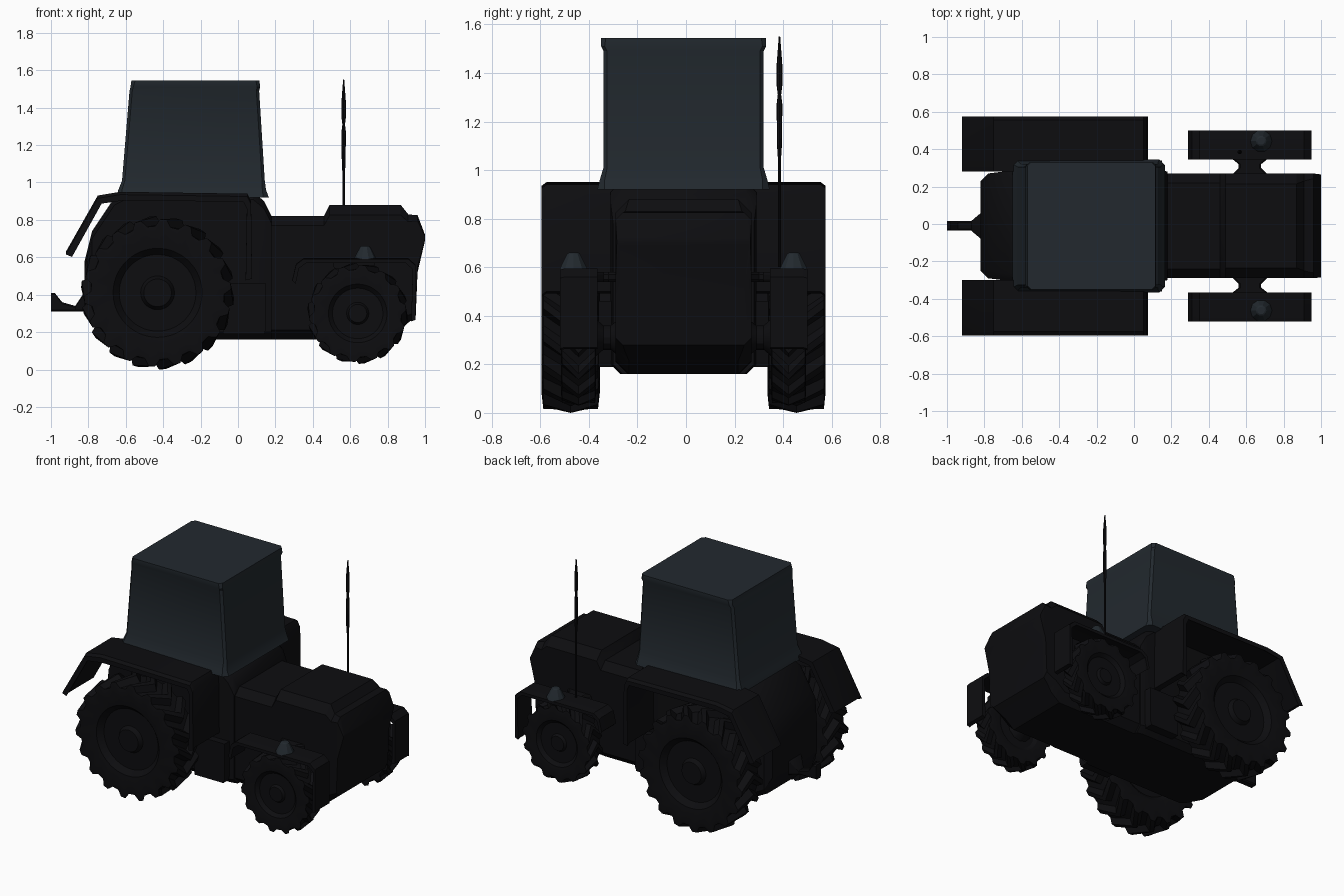
import bpy, bmesh, math

if "Cube" in bpy.data.objects:
    bpy.data.objects.remove(bpy.data.objects["Cube"])

CY = -0.01  # centre line of the vehicle

dark = bpy.data.materials.new("dark_paint")
dark.diffuse_color = (0.004, 0.004, 0.005, 1)
dark.use_nodes = True
dark.node_tree.nodes["Principled BSDF"].inputs["Base Color"].default_value = dark.diffuse_color
glossy = bpy.data.materials.new("blue_grey_paint")
glossy.diffuse_color = (0.016, 0.022, 0.028, 1)
glossy.use_nodes = True
glossy.node_tree.nodes["Principled BSDF"].inputs["Base Color"].default_value = glossy.diffuse_color


def finish(name, bm, mat=dark, smooth=30):
    bmesh.ops.recalc_face_normals(bm, faces=bm.faces)
    me = bpy.data.meshes.new(name)
    bm.to_mesh(me)
    bm.free()
    ob = bpy.data.objects.new(name, me)
    bpy.context.collection.objects.link(ob)
    me.materials.append(mat)
    bpy.ops.object.select_all(action='DESELECT')
    bpy.context.view_layer.objects.active = ob
    ob.select_set(True)
    bpy.ops.object.shade_smooth_by_angle(angle=math.radians(smooth))
    return ob


def loft(name, rings, mat=dark, smooth=30):
    """Skin equal-length rings and cap both ends."""
    bm = bmesh.new()
    vs = [[bm.verts.new(p) for p in r] for r in rings]
    n = len(vs[0])
    for a, b in zip(vs, vs[1:]):
        for i in range(n):
            j = (i + 1) % n
            bm.faces.new((a[i], a[j], b[j], b[i]))
    bm.faces.new(vs[0])
    bm.faces.new(vs[-1])
    return finish(name, bm, mat, smooth)


def octo(u, v, cu, cv):
    """Chamfered rectangle between u=(u0,u1), v=(v0,v1)."""
    (a, b), (c, d) = u, v
    return [(a + cu, c), (b - cu, c), (b, c + cv), (b, d - cv),
            (b - cu, d), (a + cu, d), (a, d - cv), (a, c + cv)]


def loft_x(name, sections):
    rings = []
    for x, hw, z0, z1, ch in sections:
        rings.append([(x, y, z) for y, z in octo((CY - hw, CY + hw), (z0, z1), ch, ch)])
    return loft(name, rings)


def loft_z(name, sections, mat=dark):
    rings = []
    for z, x0, x1, hw, ch in sections:
        rings.append([(x, y, z) for x, y in octo((x0, x1), (CY - hw, CY + hw), ch, ch)])
    return loft(name, rings, mat)


def extrude_y(name, profile, y0, y1):
    return loft(name, [[(x, y, z) for x, z in profile] for y in (y0, y1)])


def band(pts, t):
    """Closed profile: a path thickened inwards (below / behind)."""
    cx = sum(p[0] for p in pts) / len(pts)
    cz = min(p[1] for p in pts) - 0.1
    inner = []
    for x, z in pts:
        d = math.hypot(cx - x, cz - z)
        inner.append((x + (cx - x) / d * t, z + (cz - z) / d * t))
    return pts + inner[::-1]


def fender(name, path, t, y_in, y_out, s, drop):
    """Thick strip whose outer edge is slightly rolled down."""
    prof = band(path, t)
    edge = [(x, z - drop) for x, z in prof]
    loft(name, [[(x, CY + s * y, z) for x, z in p]
                for p, y in ((prof, y_in), (prof, y_out - 0.02), (edge, y_out))])


def wheel(name, x, z, r, y_in, y_out, s, lugs):
    """Lugged tyre with a dished rim on both sides."""
    w = y_out - y_in
    # (position across the width, radius, lug height, chevron twist)
    prof = [(0.15, 0.12, 0, 0), (0.15, 0.50, 0, 0), (0.05, 0.58, 0, 0),
            (0.0, 0.80, 0, 0.6), (0.03, 0.87, 0.09, 0.6), (0.5, 0.895, 0.105, 0),
            (0.97, 0.87, 0.09, 0.6), (1.0, 0.80, 0, 0.6), (0.95, 0.58, 0, 0),
            (0.80, 0.50, 0, 0), (0.80, 0.22, 0, 0), (0.92, 0.18, 0, 0)]
    step = 2 * math.pi / lugs
    rings = []
    for t, rad, lug, tw in prof:
        ring = []
        for i in range(lugs):
            for f, h in ((0, 0), (0.35, 0), (0.55, 1), (0.8, 1)):
                a = (i + f + tw) * step
                q = r * (rad + lug * h)
                ring.append((x + q * math.cos(a), CY + s * (y_in + t * w), z + q * math.sin(a)))
        rings.append(ring)
    return loft(name, rings, dark, 25)


def tube_z(name, x, y, prof, n=8, mat=dark):
    rings = [[(x + r * math.cos(i * 2 * math.pi / n), y + r * math.sin(i * 2 * math.pi / n), z)
              for i in range(n)] for z, r in prof]
    return loft(name, rings, mat)


# engine hood with raised top and sloping nose
loft_x("hood", [(0.05, 0.28, 0.16, 0.82, 0.05), (0.46, 0.28, 0.16, 0.82, 0.05),
                (0.49, 0.28, 0.16, 0.88, 0.055), (0.80, 0.28, 0.16, 0.88, 0.055),
                (0.87, 0.28, 0.215, 0.88, 0.055), (0.91, 0.28, 0.25, 0.83, 0.04),
                (0.95, 0.28, 0.28, 0.825, 0.03), (0.96, 0.28, 0.52, 0.825, 0.03),
                (1.0, 0.275, 0.69, 0.72, 0.01)])

# central body between the rear wheels
loft_x("rear_body", [(-0.82, 0.24, 0.32, 0.58, 0.04), (-0.78, 0.28, 0.24, 0.74, 0.04),
                     (-0.66, 0.295, 0.18, 0.92, 0.04), (-0.60, 0.30, 0.16, 0.95, 0.04),
                     (0.08, 0.30, 0.16, 0.95, 0.04), (0.14, 0.30, 0.16, 0.90, 0.04),
                     (0.18, 0.29, 0.16, 0.82, 0.04)])

# cab with flared skirt and flat roof
loft_z("cab", [(0.92, -0.65, 0.165, 0.355, 0.03), (0.96, -0.64, 0.15, 0.345, 0.02),
               (1.01, -0.62, 0.143, 0.33, 0.015), (1.49, -0.58, 0.113, 0.33, 0.015),
               (1.51, -0.575, 0.118, 0.34, 0.015), (1.545, -0.57, 0.115, 0.34, 0.02)], glossy)

# rear hitch, widening towards the body
loft("hitch", [[(x, y, z) for y, z in octo((CY - w, CY + w), (0.31, z1), 0.008, 0.008)]
               for x, w, z1 in ((-1.0, 0.026, 0.41), (-0.98, 0.026, 0.41), (-0.94, 0.026, 0.36),
                                (-0.87, 0.026, 0.34), (-0.83, 0.06, 0.40), (-0.78, 0.10, 0.43))])

# exhaust pipe beside the hood
tube_z("exhaust_pipe", 0.565, 0.385, [(0.60, 0.006), (1.04, 0.006), (1.10, 0.010), (1.27, 0.012),
                                      (1.31, 0.007), (1.35, 0.012), (1.43, 0.012), (1.55, 0.003)])

rear_path = [(-0.92, 0.63), (-0.75, 0.93), (-0.63, 0.95), (0.05, 0.94), (0.07, 0.90), (0.075, 0.50)]
front_path = [(0.29, 0.48), (0.31, 0.565), (0.35, 0.595), (0.91, 0.595), (0.95, 0.56), (0.95, 0.27)]

for s, side in ((-1, "right"), (1, "left")):
    # wheels
    wheel("rear_wheel_" + side, -0.43, 0.41, 0.41, 0.345, 0.585, s, 18)
    wheel("front_wheel_" + side, 0.64, 0.30, 0.27, 0.36, 0.505, s, 14)
    # fenders
    fender("rear_fender_" + side, rear_path, 0.035, 0.29, 0.585, s, 0.015)
    fender("front_fender_" + side, front_path, 0.025, 0.355, 0.51, s, 0.005)
    # raised mount on the front fender
    tube_z("fender_cap_" + side, 0.68, CY + s * 0.453,
           [(0.59, 0.06), (0.605, 0.054), (0.655, 0.028), (0.66, 0.02)], 10, glossy)
    # axles, flared towards the front hub
    for name, x, z, prof in (("front_axle_", 0.62, 0.31, [(0.25, 0.09), (0.30, 0.05), (0.33, 0.05), (0.40, 0.11)]),
                             ("rear_axle_", -0.43, 0.41, [(0.25, 0.14), (0.42, 0.12)])):
        loft(name + side, [[(x + r * math.cos(i * math.pi / 6), CY + s * y, z + r * math.sin(i * math.pi / 6))
                            for i in range(12)] for y, r in prof])
    # fender bracket above the front axle
    loft("fender_bracket_" + side, [[(x, CY + s * y, z) for x, z in octo((0.62 - h, 0.62 + h), (0.54, 0.58), 0.01, 0.01)]
                                    for y, h in ((0.26, 0.11), (0.31, 0.06), (0.33, 0.06), (0.37, 0.11))])
    # side tank with step
    extrude_y("side_tank_" + side, [(-0.08, 0.19), (0.14, 0.19), (0.15, 0.22), (0.15, 0.46), (-0.08, 0.46)],
              CY + s * 0.27, CY + s * 0.35)
